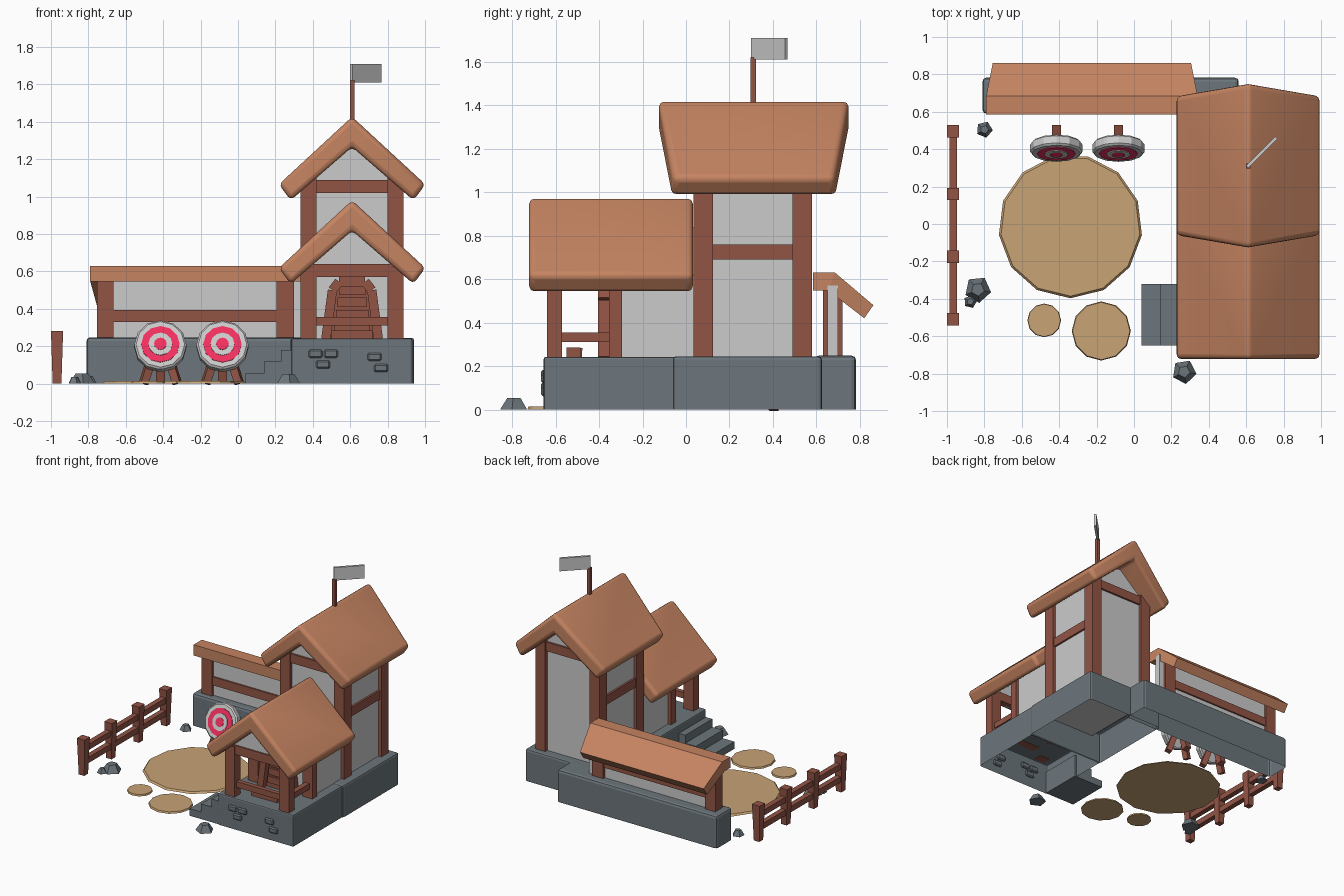
import bpy, bmesh, math, random
from mathutils import Vector

if "Cube" in bpy.data.objects:
    bpy.data.objects.remove(bpy.data.objects["Cube"])

random.seed(4)


def material(name, rgb):
    m = bpy.data.materials.new(name)
    m.diffuse_color = (*rgb, 1)
    m.use_nodes = True
    m.node_tree.nodes["Principled BSDF"].inputs["Base Color"].default_value = m.diffuse_color
    return m


WOOD = material("wood", (0.29, 0.09, 0.06))
ROOF = material("roof", (0.56, 0.23, 0.12))
STONE = material("stone", (0.15, 0.18, 0.2))
SAND = material("sand", (0.58, 0.37, 0.18))
RED = material("red", (0.9, 0.03, 0.12))


def finish(name, bm, mat=None, bevel=0, seg=1):
    bmesh.ops.recalc_face_normals(bm, faces=bm.faces)
    me = bpy.data.meshes.new(name)
    bm.to_mesh(me)
    bm.free()
    ob = bpy.data.objects.new(name, me)
    bpy.context.collection.objects.link(ob)
    if mat:
        me.materials.append(mat)
    if bevel:
        mod = ob.modifiers.new("bevel", "BEVEL")
        mod.width, mod.segments = bevel, seg
        mod.limit_method = "ANGLE"
    return ob


def box(name, x, y, z, mat=None, bevel=0, seg=1, open_bottom=False, taper=1):
    bm = bmesh.new()
    bmesh.ops.create_cube(bm, size=1)
    for v in bm.verts:
        t = taper if v.co.z < 0 else 1
        v.co = [(r[0] + r[1]) / 2 + c * (r[1] - r[0]) * k
                for r, c, k in zip((x, y, z), v.co, (t, t, 1))]
    if open_bottom:
        bm.faces.ensure_lookup_table()
        low = min(bm.faces, key=lambda f: f.calc_center_median().z)
        bmesh.ops.delete(bm, geom=[low], context="FACES_ONLY")
    return finish(name, bm, mat, bevel, seg)


def rod(name, p, q, r1, r2, sides, mat=None, bevel=0):
    """Prism or cone between two points."""
    p, q = Vector(p), Vector(q)
    bm = bmesh.new()
    bmesh.ops.create_cone(bm, cap_ends=True, segments=sides, radius1=r1, radius2=r2, depth=(q - p).length)
    if sides == 4:
        bmesh.ops.rotate(bm, verts=bm.verts, cent=(0, 0, 0),
                         matrix=Vector((1, 1, 0)).to_track_quat("X", "Z").to_matrix())
    rot = (q - p).to_track_quat("Z", "Y")
    for v in bm.verts:
        v.co = rot @ v.co + (p + q) / 2
    return finish(name, bm, mat, bevel)


def prism_y(name, pts, y0, y1, mat=None):
    bm = bmesh.new()
    a = [bm.verts.new((x, y0, z)) for x, z in pts]
    b = [bm.verts.new((x, y1, z)) for x, z in pts]
    bm.faces.new(a)
    bm.faces.new(b)
    for i in range(len(pts)):
        j = (i + 1) % len(pts)
        bm.faces.new((a[i], a[j], b[j], b[i]))
    return finish(name, bm, mat)


CX = 0.61  # centre line of tower and porch


def gable_roof(name, top, y0, y1, skew):
    """Half of a thick gable roof, mirrored; the gable ends lean by skew."""
    pts = [(0, top), (0.392, top - 0.362), (0.328, top - 0.447), (0, top - 0.162)]
    bm = bmesh.new()
    a = [bm.verts.new((x, y0 + skew * x / 0.38, z)) for x, z in pts]
    b = [bm.verts.new((x, y1 - skew * x / 0.38, z)) for x, z in pts]
    bm.faces.new(a)
    bm.faces.new(b)
    for i in range(3):
        bm.faces.new((a[i], a[i + 1], b[i + 1], b[i]))
    ob = finish(name, bm, ROOF)
    ob.location.x = CX
    ob.modifiers.new("mirror", "MIRROR")
    mod = ob.modifiers.new("bevel", "BEVEL")
    mod.width, mod.segments, mod.limit_method = 0.026, 3, "ANGLE"
    bpy.context.view_layer.objects.active = ob
    ob.select_set(True)
    bpy.ops.object.shade_smooth_by_angle(angle=math.radians(35))
    ob.select_set(False)


# stone foundations, hollow underneath
box("tower_base", (0.28, 0.942), (-0.06, 0.625), (0, 0.245), STONE, 0.015, 2, True)
box("porch_base", (0.285, 0.932), (-0.655, -0.05), (0, 0.242), STONE, 0.01, 2, True)
box("back_wall_base", (-0.81, 0.56), (0.59, 0.782), (0, 0.248), STONE, 0.02, 2, True)
for i, (x, z) in enumerate([(0.04, 0.055), (0.14, 0.118), (0.23, 0.18)]):
    box(f"step_{i}", (x, 0.3), (-0.65, -0.32), (0, z), STONE)
for i, (x, z) in enumerate([(0.415, 0.16), (0.498, 0.16), (0.455, 0.103), (0.73, 0.143), (0.765, 0.083)]):
    box(f"brick_{i}", (x - 0.037, x + 0.037), (-0.667, -0.64), (z - 0.022, z + 0.022), STONE, 0.008)

# tower walls, posts and beams
prism_y("tower_walls", [(0.36, 0.2), (0.86, 0.2), (0.86, 1.08), (CX, 1.3), (0.36, 1.08)], 0.06, 0.555)
prism_y("porch_room", [(0.36, 0.2), (0.86, 0.2), (0.86, 0.62), (CX, 0.84), (0.36, 0.62)], -0.33, 0.07)
prism_y("porch_gable", [(0.36, 0.57), (0.86, 0.57), (0.86, 0.62), (CX, 0.84), (0.36, 0.62)], -0.625, -0.585)
for s, x in (("left", (0.335, 0.42)), ("right", (0.80, 0.885))):
    for e, y in (("front", (0.035, 0.125)), ("back", (0.49, 0.58))):
        box(f"tower_post_{s}_{e}", x, y, (0.24, 1.1), WOOD)
    box(f"porch_post_{s}", x, (-0.64, -0.57), (0.24, 0.63), WOOD)
    box(f"room_post_{s}", x, (-0.355, -0.295), (0.24, 0.63), WOOD)
for s, x in (("left", (0.345, 0.37)), ("right", (0.85, 0.875))):
    box(f"tower_side_beam_{s}", x, (0.1, 0.52), (0.69, 0.76), WOOD)
box("tower_beam_front", (0.4, 0.82), (0.045, 0.1), (1.02, 1.09), WOOD)
box("tower_beam_back", (0.4, 0.82), (0.52, 0.57), (1.02, 1.09), WOOD)
box("porch_beam", (0.4, 0.82), (-0.635, -0.575), (0.57, 0.64), WOOD)
box("porch_rail_front", (0.4, 0.82), (-0.62, -0.585), (0.31, 0.355), WOOD)
box("porch_rail_right", (0.82, 0.86), (-0.6, -0.34), (0.31, 0.355), WOOD)

# arched door with boards
arch = [(-0.14, 0.24), (-0.105, 0.50), (-0.07, 0.545), (0.07, 0.545), (0.105, 0.50), (0.14, 0.24)]
prism_y("door_panel", [(CX + x * 0.9, z) for x, z in arch], -0.36, -0.325, WOOD)
for i in range(5):
    (xa, za), (xb, zb) = arch[i:i + 2]
    rod(f"door_frame_{i}", (CX + xa, -0.38, za), (CX + xb, -0.38, zb), 0.035, 0.035, 4, WOOD)
for i in range(4):
    z = 0.28 + i * 0.065
    box(f"door_board_{i}", (CX - 0.095 + i * 0.008, CX + 0.095 - i * 0.008), (-0.375, -0.35), (z, z + 0.05), WOOD)
box("door_step", (0.5, 0.72), (-0.55, -0.485), (0.24, 0.285), WOOD)

# roofs
gable_roof("tower_roof", 1.427, -0.125, 0.748, 0.065)
gable_roof("porch_roof", 0.98, -0.722, 0.032, 0)

# low back wall with its lean-to roof
box("back_wall", (-0.71, 0.34), (0.65, 0.70), (0.2, 0.57))
for i, x in enumerate([(-0.755, -0.665), (0.205, 0.30)]):
    box(f"back_wall_post_{i}", x, (0.63, 0.72), (0.24, 0.57), WOOD)
box("back_wall_beam", (-0.68, 0.22), (0.638, 0.712), (0.33, 0.395), WOOD)
bm = bmesh.new()
section = [(0.585, 0.63, 0.565), (0.685, 0.63, 0.565), (0.862, 0.48, 0.53),
           (0.82, 0.42, 0.53), (0.655, 0.547, 0.565), (0.585, 0.547, 0.565)]
rings = [[bm.verts.new((-0.225 + s * w, y, z)) for y, z, w in section] for s in (-1, 1)]
for i in range(6):
    j = (i + 1) % 6
    bm.faces.new((rings[0][i], rings[0][j], rings[1][j], rings[1][i]))
for r in rings:
    bm.faces.new((r[0], r[1], r[4], r[5]))
    bm.faces.new((r[1], r[2], r[3], r[4]))
finish("back_wall_roof", bm, ROOF)

# flag set diagonally on the ridge
box("flag_pole", (0.598, 0.624), (0.297, 0.323), (1.36, 1.62), WOOD)
flag = box("flag", (0, 0.22), (-0.009, 0.009), (1.61, 1.71))
flag.location = (0.605, 0.306, 0)
flag.rotation_euler.z = math.radians(45)

# archery targets leaning back on tripods
tilt = math.radians(20)
n = Vector((0, -math.cos(tilt), math.sin(tilt)))
for i, cx in enumerate((-0.415, -0.083)):
    c = Vector((cx, 0.377, 0.21))
    rod(f"target_{i}_disc", c - n * 0.06, c, 0.14, 0.14, 12, None, 0.01)
    for k, (r, m) in enumerate([(0.103, RED), (0.064, None), (0.034, RED)]):
        rod(f"target_{i}_ring_{k}", c - n * 0.01, c + n * 0.004 * (k + 1), r, r, 12, m)
    for s in (-1, 1):
        rod(f"target_{i}_leg_{s}", (cx + s * 0.02, 0.42, 0.22), (cx + s * 0.09, 0.40, 0.0), 0.03, 0.03, 4, WOOD)
    rod(f"target_{i}_back_leg", (cx, 0.43, 0.27), (cx, 0.505, 0.006), 0.034, 0.034, 4, WOOD)

# fence on the left
for i, y in enumerate((0.495, 0.16, -0.175, -0.51)):
    box(f"fence_post_{i}", (-1.0, -0.935), (y - 0.033, y + 0.033), (0, 0.282), WOOD, taper=0.72)
for i, z in enumerate((0.1, 0.2)):
    box(f"fence_rail_{i}", (-0.986, -0.946), (-0.52, 0.5), (z - 0.022, z + 0.022), WOOD)

# sandy ground patches
for i, (x, y, r, k) in enumerate([(-0.34, -0.012, 0.385, 13), (-0.48, -0.515, 0.09, 12), (-0.175, -0.572, 0.158, 12)]):
    rod(f"sand_patch_{i}", (x, y, 0), (x, y, 0.013), r, r * 0.97, k, SAND)

# faceted rocks
for i, (x, y, r, h) in enumerate([(-0.8, 0.505, 0.045, 0.04), (-0.835, -0.35, 0.072, 0.055),
                                  (-0.875, -0.415, 0.036, 0.035), (0.268, -0.79, 0.066, 0.052)]):
    rock = rod(f"rock_{i}", (0, 0, 0), (0, 0, h), r, r * 0.5, 5, STONE)
    rock.location = (x, y, 0)
    rock.rotation_euler.z = random.random()
